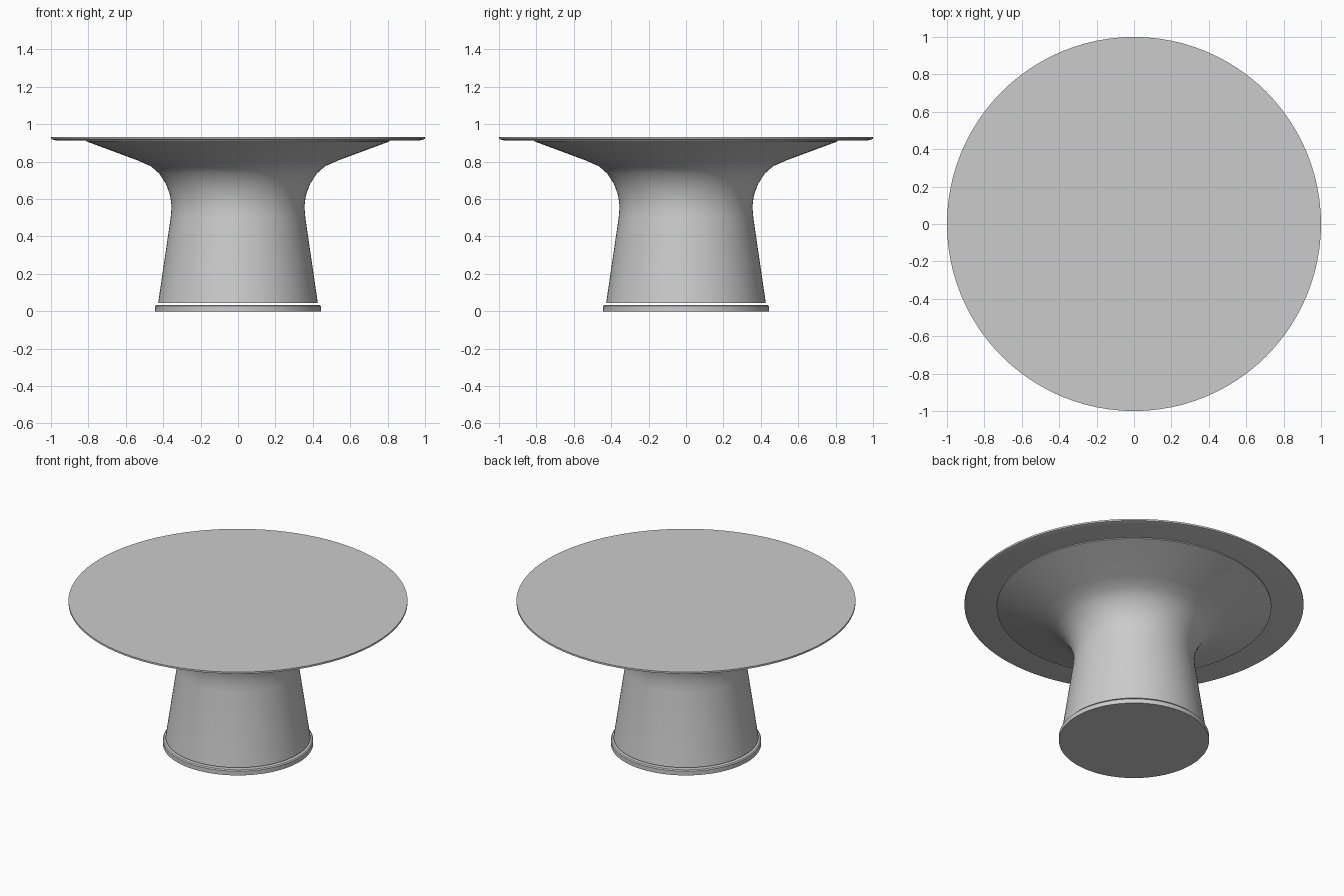
import bpy, bmesh, math
from mathutils import Vector

cube = bpy.data.objects.get("Cube")
if cube:
    bpy.data.objects.remove(cube, do_unlink=True)

grey = bpy.data.materials.new("light_grey")
grey.use_nodes = True
colour = (0.6, 0.6, 0.6, 1)
grey.diffuse_color = colour
grey.node_tree.nodes["Principled BSDF"].inputs["Base Color"].default_value = colour


def lathe(name, profile, sides=96):
    """Spin a (radius, height) profile round z; ends on the axis close it."""
    bm = bmesh.new()
    verts = [bm.verts.new((r, 0, z)) for r, z in profile]
    edges = [bm.edges.new(pair) for pair in zip(verts, verts[1:])]
    bmesh.ops.spin(bm, geom=verts + edges, axis=Vector((0, 0, 1)), cent=Vector(),
                   angle=2 * math.pi, steps=sides, use_duplicate=False)
    bmesh.ops.remove_doubles(bm, verts=bm.verts, dist=0.0001)
    bmesh.ops.recalc_face_normals(bm, faces=bm.faces)
    mesh = bpy.data.meshes.new(name)
    bm.to_mesh(mesh)
    bm.free()
    obj = bpy.data.objects.new(name, mesh)
    bpy.context.collection.objects.link(obj)
    mesh.materials.append(grey)
    bpy.ops.object.select_all(action='DESELECT')
    obj.select_set(True)
    bpy.context.view_layer.objects.active = obj
    bpy.ops.object.shade_smooth_by_angle(angle=math.radians(30))
    return obj


# Thin round top with a chamfered lower edge
lathe("table_top", [(0, 0.914), (0.975, 0.914), (1, 0.921), (1, 0.932), (0, 0.932)])

# Flared pedestal: tapered column that sweeps out under the top
lathe("pedestal", [(0, 0.043), (0.427, 0.043), (0.36, 0.5), (0.355, 0.56),
                   (0.363, 0.62), (0.385, 0.68), (0.42, 0.735), (0.465, 0.775),
                   (0.54, 0.808), (0.81, 0.908), (0.81, 0.914), (0, 0.914)])

# Low foot plate, a hair below the pedestal
lathe("foot_plate", [(0, 0), (0.443, 0), (0.443, 0.028), (0.437, 0.034), (0, 0.034)])
